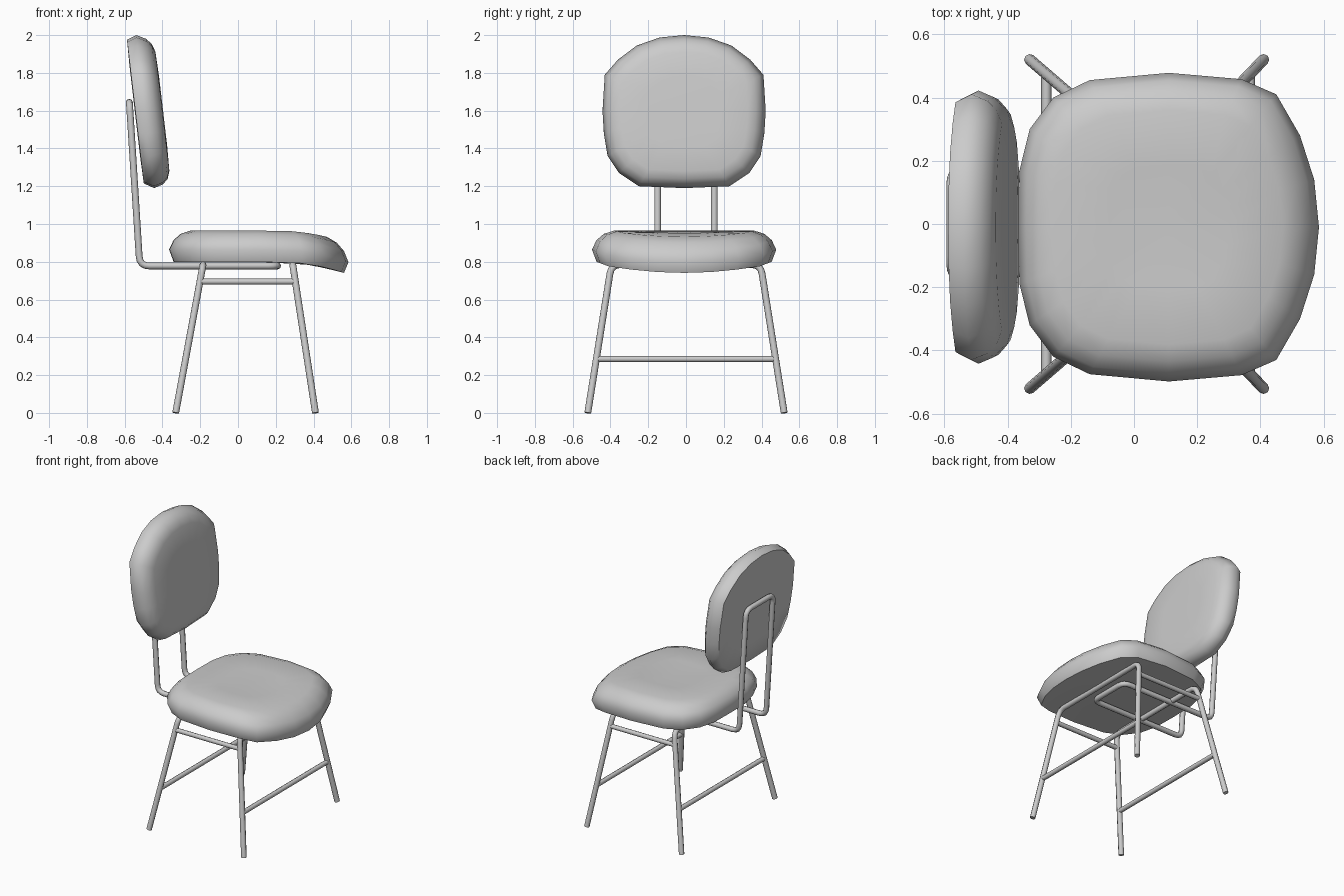
import bpy, bmesh, math
from mathutils import Vector

cube = bpy.data.objects.get("Cube")
if cube:
    bpy.data.objects.remove(cube, do_unlink=True)

grey = bpy.data.materials.new("light grey")
grey.use_nodes = True
COLOUR = (0.6, 0.6, 0.6, 1)
grey.diffuse_color = COLOUR
grey.node_tree.nodes["Principled BSDF"].inputs["Base Color"].default_value = COLOUR


def cushion(name, half, rings, place):
    """Loft scaled copies of a mirrored outline; place(u, v, depth) gives the 3D point."""
    outline = half + [(u, -v) for u, v in reversed(half[1:-1])]
    bm = bmesh.new()
    loops = []
    for scale, depth in rings:
        loops.append([bm.verts.new(place(u * scale, v * scale, depth)) for u, v in outline])
    n = len(outline)
    for a, b in zip(loops, loops[1:]):
        for i in range(n):
            j = (i + 1) % n
            bm.faces.new((a[i], a[j], b[j], b[i]))
    bmesh.ops.remove_doubles(bm, verts=bm.verts, dist=1e-5)
    bmesh.ops.recalc_face_normals(bm, faces=bm.faces)
    mesh = bpy.data.meshes.new(name)
    bm.to_mesh(mesh)
    bm.free()
    mesh.materials.append(grey)
    obj = bpy.data.objects.new(name, mesh)
    bpy.context.collection.objects.link(obj)
    bpy.ops.object.select_all(action='DESELECT')
    obj.select_set(True)
    bpy.context.view_layer.objects.active = obj
    bpy.ops.object.shade_smooth_by_angle(angle=math.radians(60))
    return obj


def rod(name, corners, fillet=0.05, closed=False, radius=0.018):
    """Round tube along a path whose corners are filleted."""
    pts = [Vector(c) for c in corners]
    n = len(pts)
    path = []
    for i, p in enumerate(pts):
        if not closed and i in (0, n - 1):
            path.append(p)
            continue
        a = p + (pts[i - 1] - p).normalized() * fillet
        b = p + (pts[(i + 1) % n] - p).normalized() * fillet
        for k in range(5):
            t = k / 4
            path.append(a * (1 - t) ** 2 + p * 2 * t * (1 - t) + b * t * t)
    curve = bpy.data.curves.new(name, 'CURVE')
    curve.dimensions = '3D'
    curve.bevel_depth = radius
    curve.bevel_resolution = 2
    curve.use_fill_caps = True
    spline = curve.splines.new('POLY')
    spline.points.add(len(path) - 1)
    for sp, p in zip(spline.points, path):
        sp.co = (*p, 1)
    spline.use_cyclic_u = closed
    spline.use_smooth = True
    curve.materials.append(grey)
    obj = bpy.data.objects.new(name, curve)
    bpy.context.collection.objects.link(obj)
    return obj


# Seat cushion, drooping towards its front edge
def seat_place(u, v, depth):
    x = u + 0.11
    return (x, v - 0.01, depth - 0.45 * max(0, x - 0.2) ** 2)


seat_half = [(-0.475, 0), (-0.472, 0.18), (-0.44, 0.31), (-0.365, 0.41), (-0.25, 0.465),
             (0, 0.488), (0.23, 0.468), (0.34, 0.42), (0.415, 0.29), (0.46, 0.15), (0.475, 0)]
cushion("seat", seat_half,
        [(0, 0.8), (0.6, 0.8), (0.95, 0.8), (1, 0.865), (0.95, 0.915), (0.87, 0.948),
         (0.76, 0.965), (0.4, 0.957), (0, 0.953)], seat_place)


# Backrest cushion, leaning backwards
def back_place(u, v, depth):
    z = u + 1.6
    return (-0.59 + (1.97 - z) * 0.117 + depth, v - 0.01, z)


back_half = [(0.4, 0), (0.387, 0.13), (0.345, 0.25), (0.27, 0.35), (0.19, 0.42), (0, 0.432),
             (-0.12, 0.425), (-0.24, 0.405), (-0.33, 0.345), (-0.4, 0.24), (-0.41, 0)]
cushion("backrest", back_half,
        [(0, 0), (0.6, 0), (0.94, 0.003), (1, 0.055), (0.95, 0.105), (0.88, 0.132),
         (0.78, 0.146), (0.45, 0.15), (0, 0.15)], back_place)

# Leg frames: two inverted U tubes, each with a low cross bar
legs = {"front": (0.41, 0.29), "rear": (-0.33, -0.185)}
TOP = 0.785


def leg_point(foot_x, top_x, z, side):
    t = z / TOP
    return (foot_x + (top_x - foot_x) * t, side * (0.52 - 0.125 * t), z)


for label, (foot, top) in legs.items():
    rod(label + "_legs", [leg_point(foot, top, z, s)
                          for z, s in ((0, -1), (TOP, -1), (TOP, 1), (0, 1))])
    rod(label + "_cross_bar", [leg_point(foot, top, 0.285, s) for s in (-1, 1)], radius=0.016)

# Side bars joining the front and rear legs
for label, side in (("left", 1), ("right", -1)):
    rod(label + "_side_bar", [leg_point(*legs[k], 0.695, side) for k in legs], radius=0.016)

# Closed support loop under the seat and up behind the backrest
rod("backrest_support", [(0.21, -0.15, 0.778), (-0.52, -0.15, 0.778), (-0.575, -0.15, 1.645),
                         (-0.575, 0.15, 1.645), (-0.52, 0.15, 0.778), (0.21, 0.15, 0.778)],
    closed=True)
